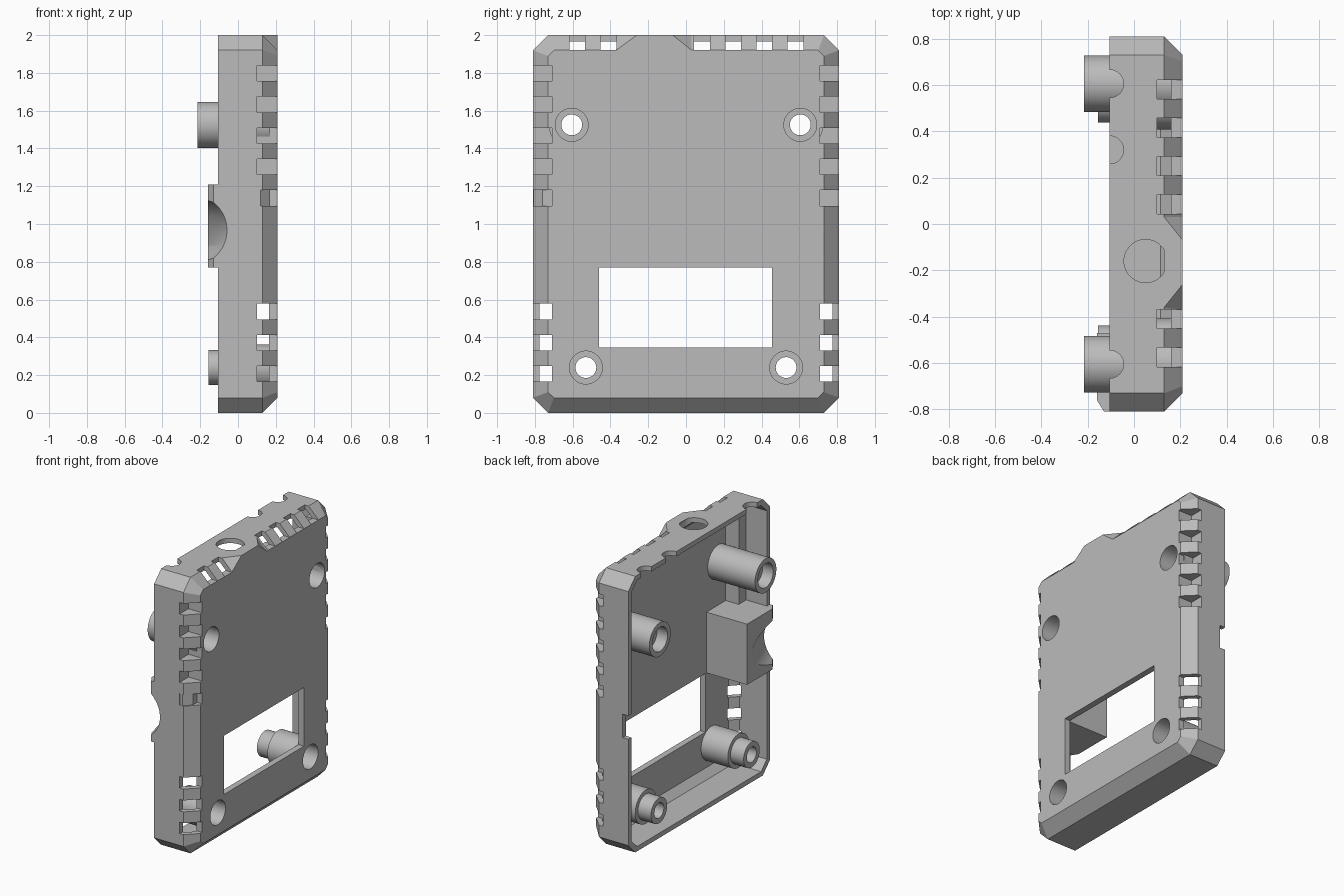
import bpy, bmesh, math
from mathutils import Vector

cube = bpy.data.objects.get("Cube")
if cube:
    bpy.data.objects.remove(cube, do_unlink=True)

grey = bpy.data.materials.new("plain_grey")
grey.use_nodes = True
COLOR = (0.5, 0.5, 0.5, 1)
grey.diffuse_color = COLOR
grey.node_tree.nodes["Principled BSDF"].inputs["Base Color"].default_value = COLOR


def hulls(name, groups):
    """One object made of a convex solid for each group of points."""
    bm = bmesh.new()
    for points in groups:
        verts = [bm.verts.new(p) for p in points]
        res = bmesh.ops.convex_hull(bm, input=verts)
        junk = {v for v in res["geom_interior"] + res["geom_unused"]
                if isinstance(v, bmesh.types.BMVert)}
        bmesh.ops.delete(bm, geom=list(junk), context="VERTS")
    bmesh.ops.dissolve_limit(bm, angle_limit=0.01, verts=bm.verts[:], edges=bm.edges[:])
    bmesh.ops.recalc_face_normals(bm, faces=bm.faces[:])
    mesh = bpy.data.meshes.new(name)
    bm.to_mesh(mesh)
    bm.free()
    mesh.materials.append(grey)
    obj = bpy.data.objects.new(name, mesh)
    bpy.context.collection.objects.link(obj)
    return obj


def box(x, y, z):
    return [(a, b, c) for a in x for b in y for c in z]


def rod(start, end, radius, sides=48):
    a, b = Vector(start), Vector(end)
    turn = (b - a).to_track_quat("Z", "Y")
    ring = [turn @ Vector((radius * math.cos(t), radius * math.sin(t), 0))
            for t in (math.tau * i / sides for i in range(sides))]
    return [p + r for p in (a, b) for r in ring]


def outline(x, inset, cut):
    """Corner-cut rectangle in the plane of the panel."""
    y, z = 0.81 - inset, 1 - inset
    return [(x, sy * (y - a), 1 + sz * (z - b))
            for sy in (-1, 1) for sz in (-1, 1) for a, b in ((0, cut), (cut, 0))]


def boolean(obj, cutters, operation="DIFFERENCE"):
    for cutter in cutters:
        mod = obj.modifiers.new("cut", "BOOLEAN")
        mod.operation, mod.solver, mod.object = operation, "EXACT", cutter
        bpy.context.view_layer.objects.active = obj
        bpy.ops.object.modifier_apply(modifier=mod.name)


# Shell with bevelled rim, hollowed from the open side
shell = hulls("case_shell", [outline(-0.105, 0, 0.08) + outline(0.13, 0, 0.08)
                             + outline(0.21, 0.08, 0.03)])
cavity = hulls("cavity_cutter", [outline(-0.2, 0.035, 0.065) + outline(0.115, 0.035, 0.065)
                                 + outline(0.165, 0.085, 0.03)])

# Rim vents
PITCH, HALF = 0.165, 0.0415
side_z = [0.207 + PITCH * i for i in range(3)] + [1.138 + PITCH * i for i in range(5)]
top_y = [-0.575, -0.41] + [0.085 + PITCH * i for i in range(4)]
vents = hulls("vent_cutter",
              [box((0.1, 0.3), (s * 0.71, s * 0.9), (z - HALF, z + HALF))
               for s in (-1, 1) for z in side_z]
              + [box((0.1, 0.3), (y - HALF, y + HALF), (1.92, 2.1)) for y in top_y])

# Screen window, cable hole and rim openings
openings = hulls("opening_cutter",
                 [box((0.1, 0.3), (-0.46, 0.455), (0.345, 0.77)),
                  box((-0.2, -0.06), (0.7, 0.9), (0.85, 1.02)),
                  rod((0.05, -0.16, 1.9), (0.05, -0.16, 2.1), 0.093)]
                 + [rod((-0.105, y, 1.9), (-0.105, y, 2.1), 0.06) for y in (-0.605, 0.32, 0.605)])

# Screw positions: counterbores and through holes
upper = [(s * 0.605, 1.525) for s in (-1, 1)]
lower = [(s * 0.53, 0.24) for s in (-1, 1)]
screws = upper + lower
bores = hulls("counterbore_cutter", [rod((0.0, y, z), (0.3, y, z), 0.087) for y, z in screws])
holes = hulls("screw_hole_cutter", [rod((-0.4, y, z), (0.4, y, z), 0.055) for y, z in screws])
sockets = hulls("socket_cutter", [rod((-0.3, y, z), (-0.13, y, z), 0.087) for y, z in upper])

# Thumb scoop
slope = Vector((-0.07, 0.2, 0))
mid = Vector((-0.266, -0.81, 0.967))
scoop = hulls("scoop_cutter", [rod(mid - slope, mid + slope * 3, 0.196, 64)])

boolean(shell, [cavity, vents, openings, bores, holes, scoop])

# Screw posts
upper_posts = hulls("upper_screw_posts", [rod((-0.215, y, z), (0.17, y, z), 0.122)
                                          for y, z in upper])
lower_posts = hulls("lower_screw_posts", [rod((-0.05, y, z), (0.17, y, z), 0.122)
                                          for y, z in lower])
tips = hulls("post_tip_helper", [rod((-0.155, y, z), (0.05, y, z), 0.092) for y, z in lower])
boolean(lower_posts, [tips], "UNION")
boolean(upper_posts, [bores, holes, sockets])
boolean(lower_posts, [bores, holes])

# Baffles behind the upper side vents
baffle_profile = [(0.06, 0.69), (0.06, 0.785), (0.13, 0.785), (0.17, 0.75), (0.17, 0.69)]
baffles = hulls("vent_baffles", [[(x, s * y, z) for x, y in baffle_profile for z in (1.06, 1.88)]
                                 for s in (-1, 1)])
boolean(baffles, [vents])

# Grip block with the scoop
block_profile = [(0.17, -0.47), (-0.16, -0.47), (-0.16, -0.76), (-0.13, -0.808),
                 (0.12, -0.808), (0.17, -0.76)]
grip = hulls("grip_block", [[(x, y, z) for x, y in block_profile for z in (0.77, 1.21)]])
boolean(grip, [scoop])

# Raised hood on the top bevel
hood = hulls("top_hood", [[(x, y, z) for x, z, ends in
                           ((0.13, 2, (-0.36, 0.03)), (0.21, 1.92, (-0.37, 0.03)),
                            (0.21, 2, (-0.26, -0.07))) for y in ends]])

for cutter in (cavity, vents, openings, bores, holes, sockets, scoop, tips):
    bpy.data.objects.remove(cutter, do_unlink=True)

bpy.ops.object.select_all(action="DESELECT")
for part in (shell, upper_posts, lower_posts, baffles, grip, hood):
    part.select_set(True)
bpy.context.view_layer.objects.active = shell
bpy.ops.object.shade_smooth_by_angle(angle=math.radians(30))
